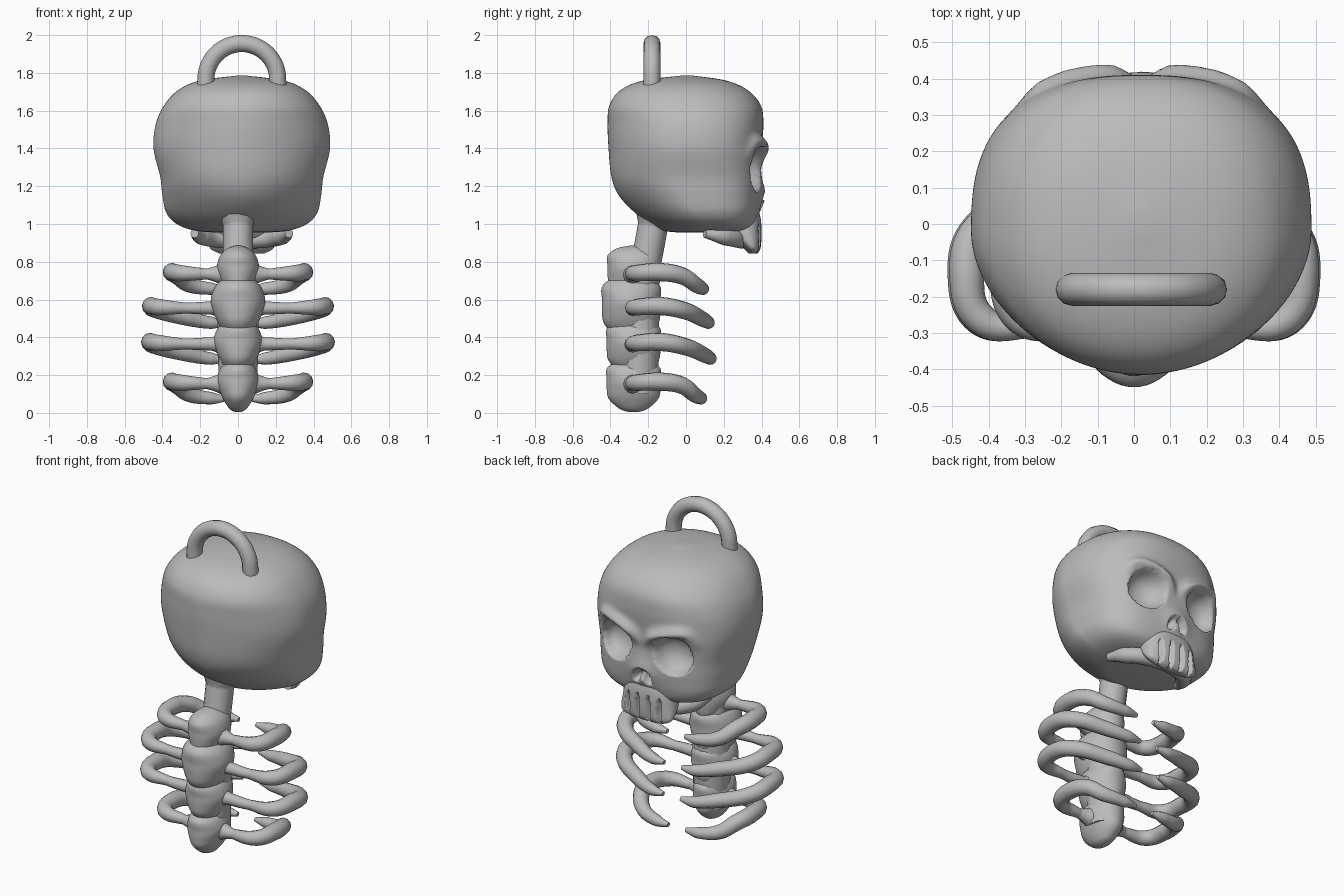
import bpy, bmesh, math
from mathutils import Vector

if "Cube" in bpy.data.objects:
    bpy.data.objects.remove(bpy.data.objects["Cube"])

bone = bpy.data.materials.new("bone_grey")
bone.use_nodes = True
bone.diffuse_color = (0.5, 0.5, 0.5, 1)
bone.node_tree.nodes["Principled BSDF"].inputs["Base Color"].default_value = (0.5, 0.5, 0.5, 1)


def add(name, data):
    data.materials.append(bone)
    ob = bpy.data.objects.new(name, data)
    bpy.context.collection.objects.link(ob)


def spline(rows, steps):
    """Smoothly interpolate between rows of values."""
    rows = [Vector(r) for r in rows]
    out = []
    for i in range(len(rows) - 1):
        p0, p1, p2 = rows[max(i - 1, 0)], rows[i], rows[i + 1]
        p3 = rows[min(i + 2, len(rows) - 1)]
        for k in range(steps):
            t = k / steps
            out.append(p1 + 0.5 * t * ((p2 - p0) + t * (2 * p0 - 5 * p1 + 4 * p2 - p3)
                                       + t * t * (3 * (p1 - p2) + p3 - p0)))
    return out + [rows[-1]]


def loft(name, rows, cx=0.0, segs=48, steps=5, shape=None):
    """Superellipse rings: (z, half width, back y, front y, front power, back power)."""
    bm = bmesh.new()
    loops = []
    for z, w, y0, y1, front_n, back_n in spline(rows, steps):
        cy = y0 + 0.48 * (y1 - y0)
        loop = []
        for i in range(segs):
            a = math.tau * i / segs
            c, s = math.cos(a), math.sin(a)
            n, d = (front_n, y1 - cy) if s > 0 else (back_n, cy - y0)
            r = (abs(c) ** n + abs(s) ** n) ** (-1 / n)
            loop.append(bm.verts.new((cx + r * c * w, cy + r * s * d, z)))
        loops.append(loop)
    for a, b in zip(loops, loops[1:]):
        for i in range(segs):
            j = (i + 1) % segs
            bm.faces.new((a[i], a[j], b[j], b[i]))
    for loop in (loops[0][::-1], loops[-1]):
        mid = bm.verts.new(sum((v.co for v in loop), Vector()) / segs)
        for i in range(segs):
            bm.faces.new((loop[i], loop[(i + 1) % segs], mid))
    bm.normal_update()
    if shape:
        shape(bm)
    for f in bm.faces:
        f.smooth = True
    mesh = bpy.data.meshes.new(name)
    bm.to_mesh(mesh)
    bm.free()
    add(name, mesh)


def tube(name, pts, radius):
    """Smooth tube through points (x, y, z, relative thickness)."""
    cu = bpy.data.curves.new(name, 'CURVE')
    cu.dimensions = '3D'
    cu.bevel_depth = radius
    cu.bevel_resolution = 4
    cu.use_fill_caps = True
    sp = cu.splines.new('BEZIER')
    sp.bezier_points.add(len(pts) - 1)
    for bp, (x, y, z, r) in zip(sp.bezier_points, pts):
        bp.co = (x, y, z)
        bp.radius = r
        bp.handle_left_type = bp.handle_right_type = 'AUTO'
    add(name, cu)


CX = 0.02  # skull centre line

# Brow ridge line (x, z, height) and facial holes (x, z, half sizes, depth, tilt)
brow = spline([(0.04, 1.345, 0.015), (0.085, 1.395, 0.04), (0.18, 1.43, 0.04),
               (0.27, 1.435, 0.03), (0.32, 1.37, 0.008)], 8)
holes = [(0.19, 1.29, 0.112, 0.122, 0.11, 0.35), (0.03, 1.125, 0.026, 0.052, 0.06, 0.5),
         (0.036, 0.92, 0.015, 0.09, 0.04, 0), (0.105, 0.92, 0.015, 0.085, 0.04, 0)]


def carve(bm):
    """Push the eye sockets, nose holes and tooth gaps into the front."""
    for v in bm.verts:
        if v.normal.y < 0.1:
            continue
        side = abs(v.co.x - CX)
        for x, z, a, b, depth, tilt in holes:
            dx, dz = side - x, v.co.z - z
            u = dx * math.cos(tilt) + dz * math.sin(tilt)
            w = dz * math.cos(tilt) - dx * math.sin(tilt)
            q = (u / a) ** 2 + (w / b) ** 2
            if q < 1:
                v.co.y -= depth * math.sqrt(1 - q)
                break


def shape_face(bm):
    """Raise the brows and the nose rim, then carve the holes."""
    for v in bm.verts:
        if v.normal.y < 0.1:
            continue
        side, z = abs(v.co.x - CX), v.co.z
        lift = max(p[2] * math.exp(-((side - p[0]) ** 2 + (z - p[1]) ** 2) / 0.001) for p in brow)
        lift += 0.03 * math.exp(-(side / 0.09) ** 2 - ((z - 1.15) / 0.08) ** 2)
        v.co += v.normal * lift
    carve(bm)


# Skull and upper jaw
loft("skull", [
    (0.955, 0.14, -0.04, 0.27, 2.5, 2.0), (0.965, 0.25, -0.12, 0.32, 2.8, 1.9),
    (1.00, 0.345, -0.18, 0.36, 3.0, 1.75), (1.06, 0.40, -0.27, 0.38, 3.1, 1.65),
    (1.15, 0.42, -0.355, 0.39, 3.1, 1.7), (1.25, 0.432, -0.395, 0.395, 3.0, 1.85),
    (1.40, 0.467, -0.41, 0.40, 2.7, 1.85), (1.53, 0.455, -0.415, 0.41, 2.5, 1.9),
    (1.63, 0.41, -0.405, 0.395, 2.4, 2.05), (1.71, 0.335, -0.345, 0.325, 2.3, 2.1),
    (1.76, 0.22, -0.225, 0.21, 2.2, 2.1), (1.785, 0.03, -0.03, 0.04, 2, 2)],
    CX, 240, 12, shape_face)
loft("upper_jaw", [(0.845, 0.12, 0.33, 0.38, 2.6, 2), (0.875, 0.17, 0.30, 0.395, 2.6, 2),
                   (0.95, 0.175, 0.22, 0.40, 2.6, 2), (1.03, 0.16, 0.20, 0.395, 2.6, 2),
                   (1.12, 0.12, 0.20, 0.37, 2.6, 2)], CX, 160, 14, carve)
jaw_side = [(.25, .10, .95, .5), (.21, .20, .935, 1), (.11, .28, .92, 1)]
tube("jaw_arch", [(CX - x, y, z, r) for x, y, z, r in jaw_side]
     + [(CX + x, y, z, r) for x, y, z, r in reversed(jaw_side)], 0.047)

# Hanging loop on top
arc = [math.pi * i / 12 for i in range(13)]
tube("hanging_loop", [(CX + 0.19, -0.18, 1.70, 1)]
     + [(CX + 0.19 * math.cos(a), -0.18, 1.765 + 0.19 * math.sin(a), 1) for a in arc]
     + [(CX - 0.19, -0.18, 1.70, 1)], 0.045)

# Neck
tube("neck", [(0, -0.23, 0.70, 1), (0, -0.195, 0.88, 1), (0, -0.175, 0.99, 1),
              (0, -0.165, 1.04, 1.25)], 0.08)

# Vertebrae: bottom, top, half width, back y
vertebrae = [(0.005, 0.285, 0.108, -0.42), (0.20, 0.50, 0.125, -0.42),
             (0.385, 0.73, 0.14, -0.445), (0.60, 0.885, 0.108, -0.415)]
teardrop = [(0, .15), (.06, .42), (.25, .74), (.45, .95), (.62, 1.03), (.82, .87), (.95, .52), (1, .15)]
for i, (z0, z1, w, back) in enumerate(vertebrae):
    mid = (back - 0.135) / 2
    depth = -0.135 - mid
    loft("vertebra_%d" % (i + 1),
         [(z0 + t * (z1 - z0), w * k, mid - depth * min(1, k * 1.25),
           mid + depth * min(1, k * 1.25), 2, 2) for t, k in teardrop])

# Spinal column joining the vertebrae
tube("spine_core", [(0, -0.25, 0.10, 0.9), (0, -0.25, 0.40, 1), (0, -0.255, 0.74, 0.9)], 0.11)

# Four pairs of ribs: height, outer reach, tip y
for i, (z, reach, tip) in enumerate([(0.155, 0.395, 0.085), (0.365, 0.51, 0.135),
                                     (0.555, 0.505, 0.125), (0.735, 0.395, 0.095)]):
    path = [(0.07, -0.28, 0, 1.4), (0.14, -0.285, 0, 0.8), (reach - 0.23, -0.285, 0, 0.65),
            (reach - 0.085, -0.262, 0.005, 1.0), (reach - 0.045, -0.13, 0.01, 1.1),
            (reach - 0.075, -0.02, -0.01, 1.05), (0.26, tip - 0.045, -0.055, 0.95),
            (0.14, tip - 0.005, -0.078, 0.75), (0.06, tip, -0.08, 0.3)]
    for s, side in ((1, "left"), (-1, "right")):
        tube("rib_%d_%s" % (i + 1, side),
             [(s * x, y, z + dz, r) for x, y, dz, r in path], 0.044)
